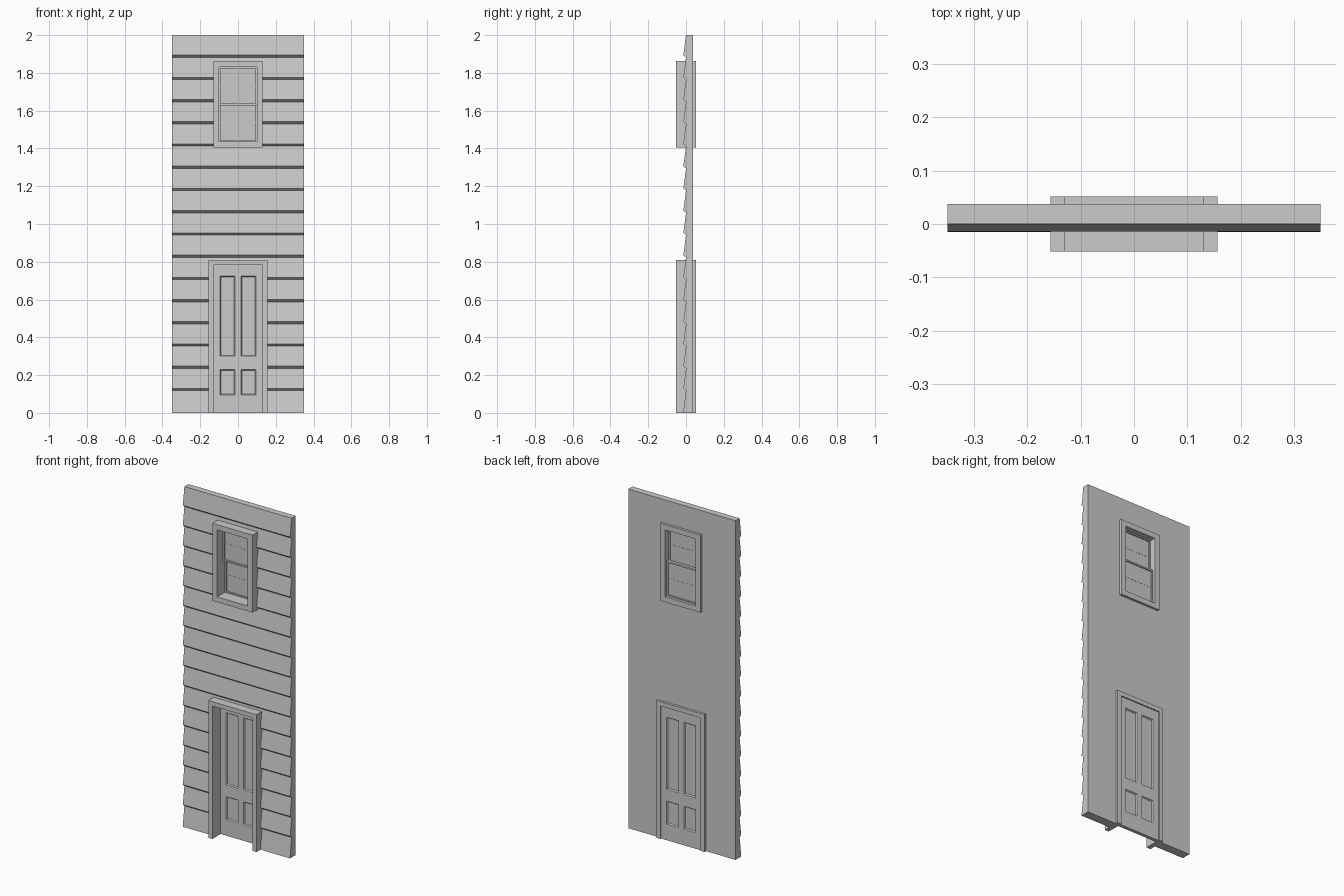
import bpy, bmesh

if "Cube" in bpy.data.objects:
    bpy.data.objects.remove(bpy.data.objects["Cube"])

def finish(name, bm):
    bmesh.ops.recalc_face_normals(bm, faces=bm.faces)
    me = bpy.data.meshes.new(name)
    bm.to_mesh(me)
    bm.free()
    ob = bpy.data.objects.new(name, me)
    bpy.context.collection.objects.link(ob)
    return ob

def box(name, x0, x1, y0, y1, z0, z1):
    bm = bmesh.new()
    bmesh.ops.create_cube(bm, size=1)
    for v in bm.verts:
        v.co = (x1 if v.co.x > 0 else x0, y1 if v.co.y > 0 else y0, z1 if v.co.z > 0 else z0)
    return finish(name, bm)

def frame(name, x, z0, z1, t, y0, y1, closed=True):
    """Mitred frame of half width x and border t; open at the bottom for a doorway."""
    b = t if closed else 0
    outer = [(-x, z0), (-x, z1), (x, z1), (x, z0)]
    inner = [(t - x, z0 + b), (t - x, z1 - t), (x - t, z1 - t), (x - t, z0 + b)]
    bm = bmesh.new()
    o, i = ([bm.verts.new((px, y0, pz)) for px, pz in ring] for ring in (outer, inner))
    for k in range(4 if closed else 3):
        n = (k + 1) % 4
        bm.faces.new((o[k], o[n], i[n], i[k]))
    ext = bmesh.ops.extrude_face_region(bm, geom=bm.faces[:], use_keep_orig=True)
    for g in ext["geom"]:
        if isinstance(g, bmesh.types.BMVert):
            g.co.y = y1
    return finish(name, bm)

# Clapboard wall: stepped siding profile swept across the width
BOARDS, BACK = 17, 0.038
pitch = 2 / BOARDS
profile = [(BACK, 2), (BACK, 0), (-0.015, 0), (0, pitch)]
for k in range(1, BOARDS):
    profile += [(-0.014, k * pitch + 0.012), (0, (k + 1) * pitch)]
bm = bmesh.new()
face = bm.faces.new([bm.verts.new((-0.35, y, z)) for y, z in profile])
ext = bmesh.ops.extrude_face_region(bm, geom=[face], use_keep_orig=True)
for g in ext["geom"]:
    if isinstance(g, bmesh.types.BMVert):
        g.co.x = 0.35
wall = finish("siding_wall", bm)

# Door and window openings, cut inside the casings
cutters = [box("door_cutter", -0.14, 0.14, -0.2, 0.2, -0.1, 0.795),
           box("window_cutter", -0.115, 0.115, -0.2, 0.2, 1.42, 1.845)]
for c in cutters:
    m = wall.modifiers.new(c.name, 'BOOLEAN')
    m.operation, m.solver, m.object = 'DIFFERENCE', 'EXACT', c
    c.hide_render = True
bpy.context.view_layer.objects.active = wall
for c in cutters:
    bpy.ops.object.modifier_apply(modifier=c.name)
    bpy.data.objects.remove(c)

# Casings
frame("door_casing", 0.157, 0, 0.81, 0.026, -0.052, 0.052, closed=False)
frame("window_casing", 0.131, 1.405, 1.862, 0.031, -0.052, 0.052)

# Door leaf: two gridded sides, with four recessed panels in each
xs = [-0.131, -0.095, -0.017, 0.017, 0.095, 0.131]
zs = [0, 0.095, 0.23, 0.30, 0.725, 0.784]
bm = bmesh.new()
panels = []
for y in (0.025, 0.045):
    g = [[bm.verts.new((x, y, z)) for z in zs] for x in xs]
    for a in range(5):
        for b in range(5):
            f = bm.faces.new((g[a][b], g[a + 1][b], g[a + 1][b + 1], g[a][b + 1]))
            if a in (1, 3) and b in (1, 3):
                panels.append(f)
bmesh.ops.bridge_loops(bm, edges=[e for e in bm.edges if e.is_boundary])
bmesh.ops.recalc_face_normals(bm, faces=bm.faces)
bmesh.ops.inset_individual(bm, faces=panels, thickness=0.007, depth=-0.007)
finish("door_leaf", bm)

# Double-hung sashes: upper one outside, lower one inside
def sash(name, y, z0, z1):
    frame(name + "_sash", 0.101, z0, z1, 0.009, y, y + 0.018)
    box(name + "_glass", -0.094, 0.094, y + 0.008, y + 0.011, z0 + 0.005, z1 - 0.005)
    zm = (z0 + z1) / 2
    box(name + "_muntin_vertical", -0.002, 0.002, y + 0.007, y + 0.012, z0 + 0.005, z1 - 0.005)
    box(name + "_muntin_horizontal", -0.094, 0.094, y + 0.007, y + 0.012, zm - 0.002, zm + 0.002)

sash("upper", 0.0, 1.628, 1.833)
sash("lower", 0.019, 1.434, 1.642)
